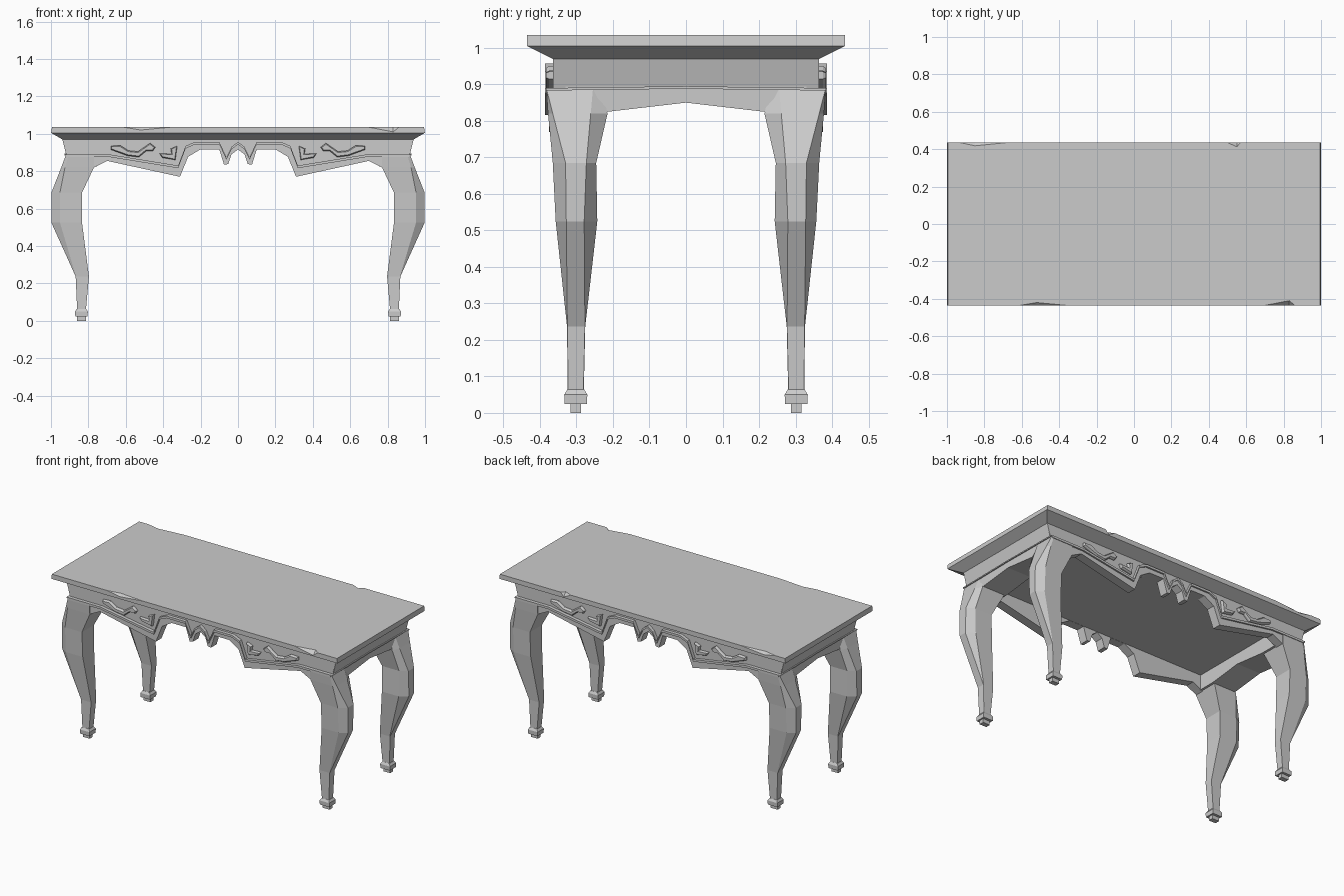
import bpy, bmesh
from mathutils import Vector

cube = bpy.data.objects.get("Cube")
if cube:
    bpy.data.objects.remove(cube, do_unlink=True)

# Single plain stone colour
stone = bpy.data.materials.new("plain_grey")
stone.use_nodes = True
colour = (0.6, 0.6, 0.6, 1)
stone.diffuse_color = colour
stone.node_tree.nodes["Principled BSDF"].inputs["Base Color"].default_value = colour


def finish(name, bm, mirror=""):
    """Turn a bmesh into a flat shaded object, mirrored over the named axes."""
    bmesh.ops.recalc_face_normals(bm, faces=bm.faces)
    mesh = bpy.data.meshes.new(name)
    bm.to_mesh(mesh)
    bm.free()
    mesh.materials.append(stone)
    obj = bpy.data.objects.new(name, mesh)
    bpy.context.collection.objects.link(obj)
    if mirror:
        mod = obj.modifiers.new("Mirror", 'MIRROR')
        mod.use_axis = ["X" in mirror, "Y" in mirror, False]
        mod.use_mirror_merge = False
    return obj


def loft(name, rings, mirror=""):
    """Skin a stack of matching rings and cap both ends."""
    bm = bmesh.new()
    loops = [[bm.verts.new(p) for p in ring] for ring in rings]
    for low, high in zip(loops, loops[1:]):
        for i in range(len(low)):
            j = (i + 1) % len(low)
            bm.faces.new((low[i], low[j], high[j], high[i]))
    bm.faces.new(loops[0])
    bm.faces.new(loops[-1])
    return finish(name, bm, mirror)


def rect(z, half_x, half_y, cx=0, cy=0):
    return [(cx + sx * half_x, cy + sy * half_y, z)
            for sx, sy in ((-1, -1), (1, -1), (1, 1), (-1, 1))]


def board(name, outline, near, far, mirror="Y"):
    """Extrude an x-z outline along y."""
    return loft(name, [[(x, y, z) for x, z in outline] for y in (near, far)], mirror)


def side_board(name, outline, near, far):
    """Extrude a y-z outline along x."""
    return loft(name, [[(x, y, z) for y, z in outline] for x in (near, far)], "X")


def symmetric(half):
    """Complete a line that runs from the end to the middle."""
    return half + [(-x, z) for x, z in reversed(half) if x > 0]


# Table top with sloping underside
TOP = 1.035
EDGE = 0.435
table_top = loft("table_top", [rect(.97, .94, .365), rect(1.005, .999, EDGE),
                               rect(TOP, .995, EDGE)])


def chip(x_start, x_mid, x_end, depth, drop, side):
    """Knock a small wedge out of the front (-1) or back (1) top edge."""
    y = side * EDGE
    bm = bmesh.new()
    for p in ((x_start, y, TOP), (x_end, y, TOP), (x_mid, y - side * depth, TOP),
              (x_mid, y, TOP - drop), (x_mid, y + side * .05, TOP + .05)):
        bm.verts.new(p)
    bmesh.ops.convex_hull(bm, input=bm.verts)
    cutter = finish("chip_cutter", bm)
    cutter.hide_render = True
    cutter.hide_set(True)
    cutter.display_type = 'WIRE'
    cut = table_top.modifiers.new("Chip", 'BOOLEAN')
    cut.operation = 'DIFFERENCE'
    cut.solver = 'EXACT'
    cut.object = cutter


chip(-.61, -.52, -.36, .015, .015, -1)
chip(.7, .83, .86, .025, .025, -1)
chip(-.93, -.85, -.68, .017, .015, 1)
chip(.5, .55, .57, .022, .025, 1)

# Solid core whose flat underside lies level with the tops of the scallops
loft("underside_panel", [rect(.918, .89, .35), rect(.971, .89, .35)])

# Scalloped long aprons: plain board, raised lower border and moulding
lower = symmetric([(.77, .82), (.7, .855), (.31, .77), (.267, .877), (.2, .917),
                   (.1, .917), (.075, .835), (.052, .838), (.035, .89), (0, .916)])
upper = symmetric([(.915, .89), (.69, .89), (.32, .83), (.28, .935), (.23, .957),
                   (.1, .957), (.062, .875), (.035, .93), (0, .957)])
board("long_apron", [(-.94, .972), (-.915, .89)] + lower[::-1]
      + [(.915, .89), (.94, .972)], .32, .365)
board("apron_border", upper + lower[::-1], .35, .376)


def below(line, gap):
    """Line shifted towards the scalloped edge."""
    return [(x, z - gap) for x, z in line]


board("apron_moulding", upper + below(upper, .014)[::-1], .36, .386)

# Side aprons with thick arched lower rail and thin moulding
board("side_apron", [(.94, .972), (.918, .887), (.87, .887), (.87, .972)],
      -.364, .364, "X")
side_board("side_rail", [(-.33, .925), (.33, .925), (.33, .825), (.215, .825),
                         (0, .85), (-.215, .825), (-.33, .825)], .755, .92)
arch = [(-.384, .89), (0, .895), (.384, .89)]
side_board("side_moulding", arch + below(arch, .007)[::-1], .87, .927)


# Carved relief ornaments with bevelled rims
def ornament(name, outline):
    bm = bmesh.new()
    face = bm.faces.new([bm.verts.new((x, .36, z)) for x, z in outline])
    raised = bmesh.ops.extrude_face_region(bm, geom=[face])["geom"]
    bmesh.ops.translate(bm, vec=Vector((0, .015, 0)),
                        verts=[v for v in raised if isinstance(v, bmesh.types.BMVert)])
    bmesh.ops.recalc_face_normals(bm, faces=bm.faces)
    front = [f for f in raised if isinstance(f, bmesh.types.BMFace)]
    bmesh.ops.inset_region(bm, faces=front, thickness=.006, depth=.009)
    finish(name, bm, "XY")


ornament("long_scroll", [(.68, .935), (.63, .938), (.585, .91), (.535, .905),
                         (.47, .95), (.442, .928), (.455, .908), (.49, .908),
                         (.53, .875), (.59, .882), (.68, .915)])
ornament("small_scroll", [(.325, .935), (.36, .92), (.355, .892), (.42, .895),
                          (.405, .872), (.335, .86)])


# Curved legs: square at the foot, with the outer corners chamfered at the knee
def leg_ring(z, x_out, x_edge, x_in, y_low, y_high, y_out, y_in):
    return [(x_out, y_low, z), (x_out, y_high, z), (x_edge, y_out, z),
            (x_in, y_out, z), (x_in, y_in, z), (x_edge, y_in, z)]


loft("leg", [
    leg_ring(.887, .92, .905, .77, .255, .382, .383, .23),
    leg_ring(.82, .945, .925, .77, .261, .365, .378, .215),
    leg_ring(.685, .998, .952, .834, .273, .33, .365, .246),
    leg_ring(.525, .998, .952, .834, .279, .328, .357, .243),
    leg_ring(.237, .868, .866, .797, .277, .325, .326, .276),
    leg_ring(.06, .86, .858, .813, .281, .323, .324, .28),
], "XY")

# Feet: shouldered collar on a small peg
foot_at = (.837, .302)
loft("foot_collar", [rect(z, size, size * .93, *foot_at) for z, size in
                     ((.024, .033), (.05, .034), (.064, .025))], "XY")
loft("foot_peg", [rect(z, .024, .015, *foot_at) for z in (0, .03)], "XY")
